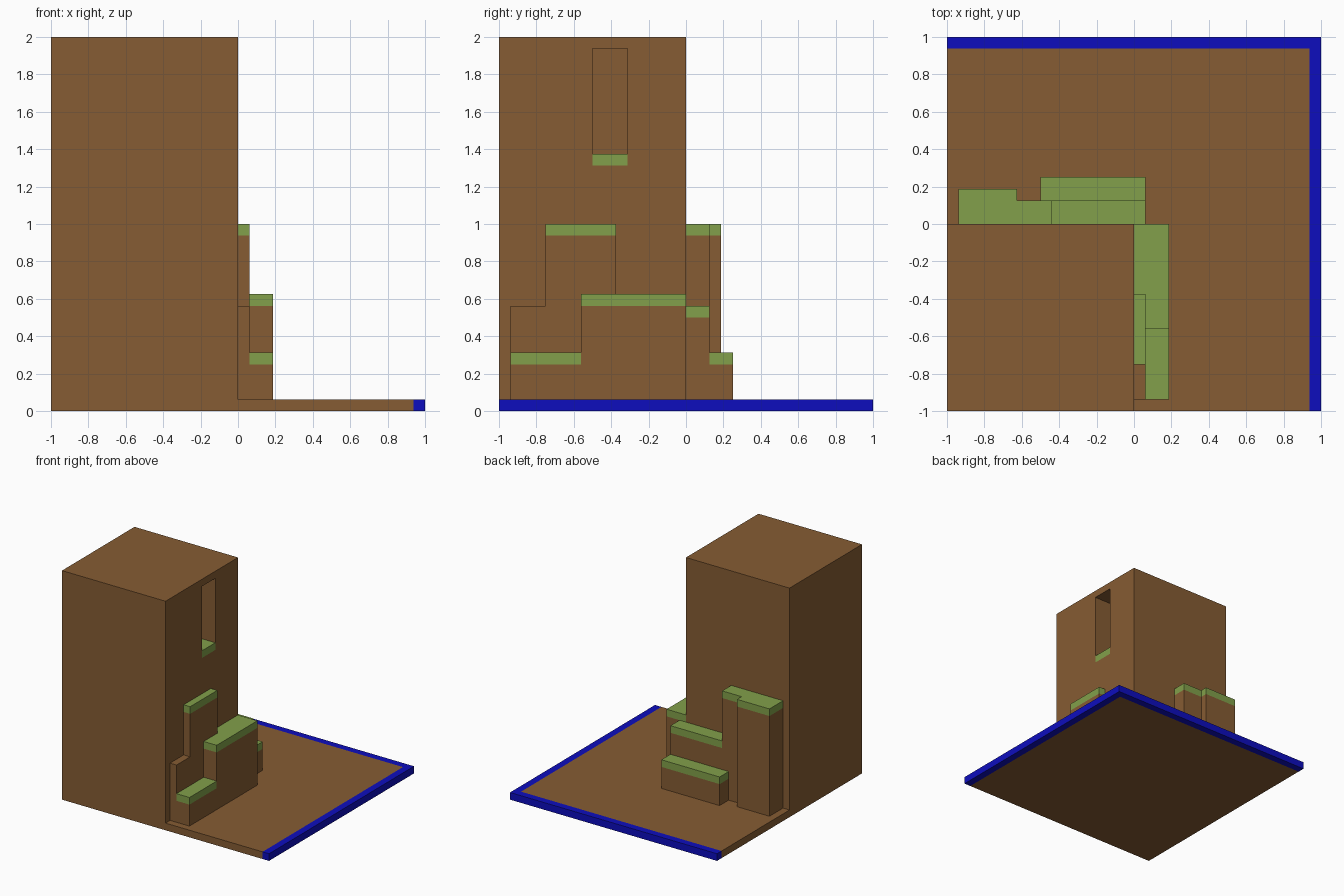
import bpy, bmesh
from mathutils import Vector

cube = bpy.data.objects.get("Cube")
if cube:
    bpy.data.objects.remove(cube, do_unlink=True)

U = 1 / 16  # size of one building unit


def material(name, rgb):
    m = bpy.data.materials.new(name)
    m.use_nodes = True
    m.diffuse_color = (*rgb, 1)
    bsdf = m.node_tree.nodes["Principled BSDF"]
    bsdf.inputs["Base Color"].default_value = (*rgb, 1)
    bsdf.inputs["Roughness"].default_value = 0.9
    return m


EARTH = material("earth brown", (0.238, 0.107, 0.033))
GRASS = material("grass green", (0.223, 0.352, 0.069))
WATER = material("water blue", (0.004, 0.004, 0.515))


def box_mesh(lo, hi):
    """bmesh box between two corners given in units"""
    bm = bmesh.new()
    bmesh.ops.create_cube(bm, size=1)
    lo, hi = Vector(lo) * U, Vector(hi) * U
    for v in bm.verts:
        v.co = [lo[i] if v.co[i] < 0 else hi[i] for i in range(3)]
    return bm


def add_object(name, bm, *mats):
    mesh = bpy.data.meshes.new(name)
    bm.to_mesh(mesh)
    bm.free()
    for m in mats:
        mesh.materials.append(m)
    ob = bpy.data.objects.new(name, mesh)
    bpy.context.collection.objects.link(ob)
    return ob


def box(name, lo, hi, mat):
    return add_object(name, box_mesh(lo, hi), mat)


def ledge(name, x0, x1, y0, y1, top):
    """rock ledge standing on the ground with a one-unit grass cap"""
    box(name + "_rock", (x0, y0, 1), (x1, y1, top - 1), EARTH)
    box(name + "_grass", (x0, y0, top - 1), (x1, y1, top), GRASS)


# ground slab with water along two edges
box("ground", (-16, -16, 0), (15, 15, 1), EARTH)
box("water_side", (15, -16, 0), (16, 16, 1), WATER)
box("water_back", (-16, 15, 0), (15, 16, 1), WATER)

# tower with a window niche and a grassy sill in its left wall
bm = box_mesh((-16, -16, 1), (0, 0, 32))
for axis, cuts in ((1, (-8, -5)), (2, (21, 22, 31))):
    for c in cuts:
        p, n = Vector(), Vector()
        p[axis], n[axis] = c * U, 1
        bmesh.ops.bisect_plane(bm, geom=bm.verts[:] + bm.edges[:] + bm.faces[:],
                               plane_co=p, plane_no=n)


def wall_face(y, z):
    target = Vector((0, y * U, z * U))
    return min(bm.faces, key=lambda f: (f.calc_center_median() - target).length)


wall_face(-6.5, 21.5).material_index = 1
window = wall_face(-6.5, 26.5)
res = bmesh.ops.extrude_face_region(bm, geom=[window])
moved = [g for g in res["geom"] if isinstance(g, bmesh.types.BMVert)]
bmesh.ops.translate(bm, verts=moved, vec=(-3 * U, 0, 0))
if window.is_valid:
    bmesh.ops.delete(bm, geom=[window], context="FACES_ONLY")
bmesh.ops.recalc_face_normals(bm, faces=bm.faces[:])
for f in bm.faces:  # niche floor
    c = f.calc_center_median() / U
    if abs(c.z - 22) < 0.01 and abs(f.normal.z) > 0.9:
        f.material_index = 1
add_object("tower", bm, EARTH, GRASS)

# ledges along the tower's left wall
box("bare_rock_step", (0, -15, 1), (1, -12, 9), EARTH)
ledge("tall_side_ledge", 0, 1, -12, -6, 16)
ledge("low_side_ledge", 1, 3, -15, -9, 5)
# the middle ledge wraps round the tall one
box("middle_side_ledge_rock", (1, -9, 1), (3, 0, 9), EARTH)
box("middle_side_ledge_grass", (1, -9, 9), (3, 0, 10), GRASS)
box("middle_side_ledge_inner_rock", (0, -6, 1), (1, 0, 9), EARTH)
box("middle_side_ledge_inner_grass", (0, -6, 9), (1, 0, 10), GRASS)

# ledges along the tower's back wall
ledge("tall_back_ledge", -15, -10, 0, 3, 16)
ledge("tall_back_ledge_thin", -10, -7, 0, 2, 16)
ledge("middle_back_ledge", -7, 1, 0, 2, 9)
ledge("low_back_ledge", -8, 1, 2, 4, 5)
